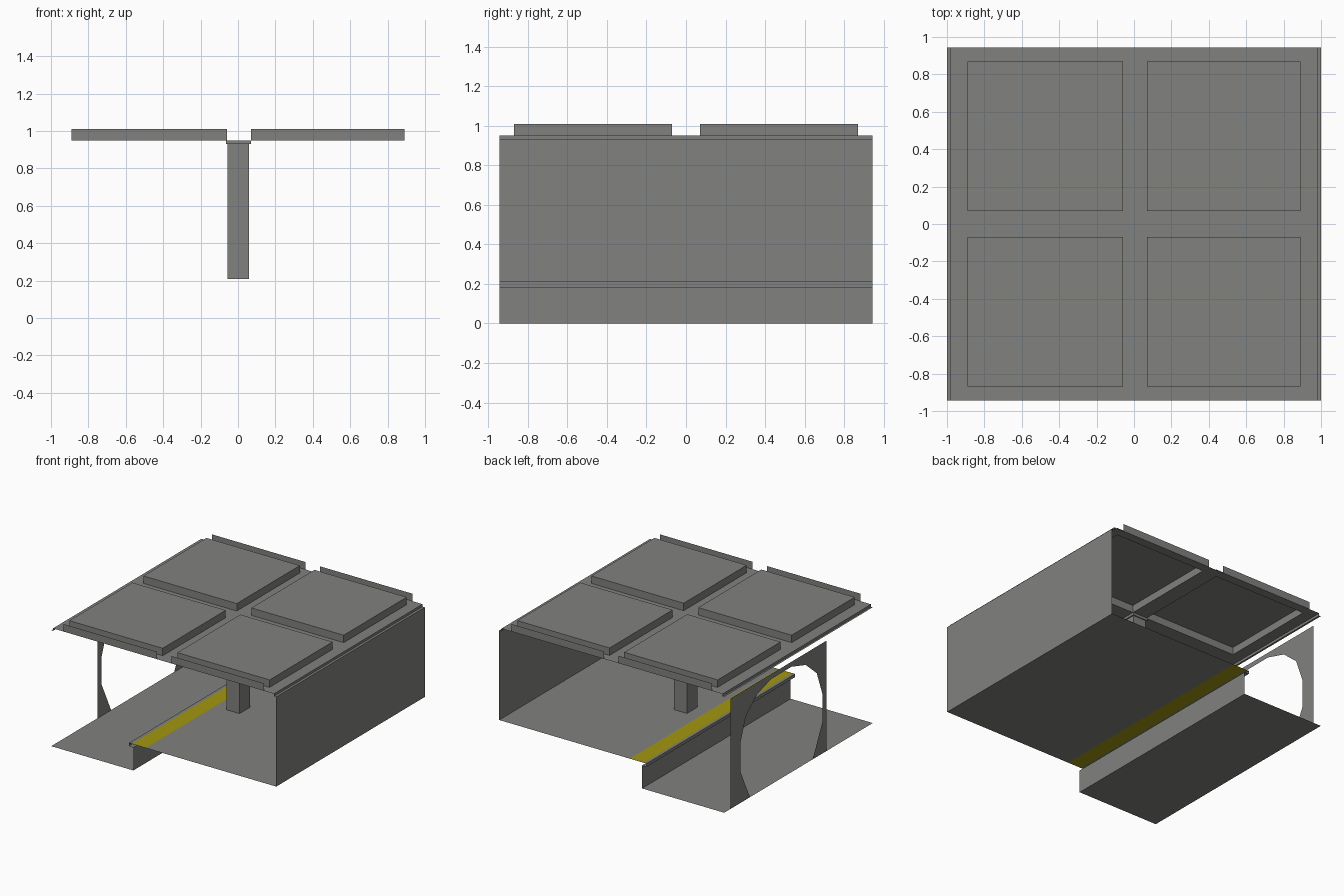
import bpy, bmesh

if "Cube" in bpy.data.objects:
    bpy.data.objects.remove(bpy.data.objects["Cube"])

END = 0.943    # half length of the station segment along y
DECK = 0.21    # platform height
CEIL = 0.95    # ceiling height
COFFER = 1.01  # top of the raised coffers


def material(name, rgb):
    m = bpy.data.materials.new(name)
    m.diffuse_color = (*rgb, 1)
    m.use_nodes = True
    m.node_tree.nodes["Principled BSDF"].inputs["Base Color"].default_value = m.diffuse_color
    return m


GREY = material("concrete grey", (0.22, 0.22, 0.21))
YELLOW = material("safety yellow", (0.36, 0.31, 0.005))


def make(name, faces, mat):
    """Object from a list of faces, each a list of points."""
    bm = bmesh.new()
    for pts in faces:
        bm.faces.new([bm.verts.new(p) for p in pts])
    bmesh.ops.remove_doubles(bm, verts=bm.verts, dist=0.0005)
    bmesh.ops.triangulate(bm, faces=[f for f in bm.faces if len(f.verts) > 4])
    me = bpy.data.meshes.new(name)
    bm.to_mesh(me)
    bm.free()
    me.materials.append(mat)
    ob = bpy.data.objects.new(name, me)
    bpy.context.collection.objects.link(ob)
    return ob


def sheet(name, profile, mat):
    """Sweep an open x-z profile along the full length."""
    faces = []
    for (x0, z0), (x1, z1) in zip(profile, profile[1:]):
        faces.append([(x0, -END, z0), (x1, -END, z1), (x1, END, z1), (x0, END, z0)])
    return make(name, faces, mat)


def box_sides(x0, x1, y0, y1, z0, z1):
    ring = [(x0, y0), (x1, y0), (x1, y1), (x0, y1)]
    return [[(*a, z0), (*b, z0), (*b, z1), (*a, z1)]
            for a, b in zip(ring, ring[1:] + ring[:1])]


def flat(x0, x1, y0, y1, z):
    return [(x0, y0, z), (x1, y0, z), (x1, y1, z), (x0, y1, z)]


# Track bed, riser and platform nosing
sheet("track_bed", [(-1, 0), (-0.27, 0), (-0.27, 0.185), (-0.31, 0.185),
                    (-0.31, DECK), (-0.285, DECK)], GREY)
# Yellow warning stripe, platform deck and far wall
sheet("warning_stripe", [(-0.285, DECK), (-0.16, DECK)], YELLOW)
sheet("platform_and_wall", [(-0.16, DECK), (1, DECK), (1, 0.93)], GREY)

# Ceiling with four open-bottomed coffers
xs = [-0.985, -0.89, -0.06, 0.07, 0.89, 0.98]
ys = [-END, -0.87, -0.07, 0.07, 0.87, END]
faces = []
for i in range(5):
    for j in range(5):
        cell = (xs[i], xs[i + 1], ys[j], ys[j + 1])
        if i % 2 and j % 2:
            faces.append(flat(*cell, COFFER))
            faces += box_sides(*cell, CEIL, COFFER)
        else:
            faces.append(flat(*cell, CEIL))
make("ceiling", faces, GREY)

# Stepped ceiling edges
sheet("ceiling_edge_left", [(-1, 0.93), (-0.985, 0.93), (-0.985, CEIL)], GREY)
sheet("ceiling_edge_right", [(0.98, CEIL), (0.98, 0.93), (1, 0.93)], GREY)

# Upright fins at both ends, in line with the coffers
fins = [[(a, y, CEIL), (b, y, CEIL), (b, y, COFFER), (a, y, COFFER)]
        for y in (-END, END) for a, b in ((xs[1], xs[2]), (xs[3], xs[4]))]
make("end_fins", fins, GREY)

# Pillar with a small cap
make("pillar", box_sides(-0.055, 0.06, -0.066, 0.066, DECK, CEIL)
     + [flat(-0.055, 0.06, -0.066, 0.066, DECK)], GREY)
make("pillar_cap", box_sides(-0.065, 0.07, -0.075, 0.075, 0.93, CEIL)
     + [flat(-0.065, 0.07, -0.075, 0.075, 0.93)], GREY)

# Track side wall with a horseshoe opening
half = [(0.40, 0), (0.52, 0.25), (0.52, 0.48), (0.45, 0.67), (0.31, 0.79), (0.13, 0.845)]
mid = 0.215
opening = [(mid - y, z) for y, z in half] + [(mid + y, z) for y, z in reversed(half)]
outline = [(0.86, 0), (0.86, 0.885), (-0.355, 0.885), (-0.355, 0)] + opening
make("arch_wall", [[(-0.998, y, z) for y, z in outline]], GREY)
